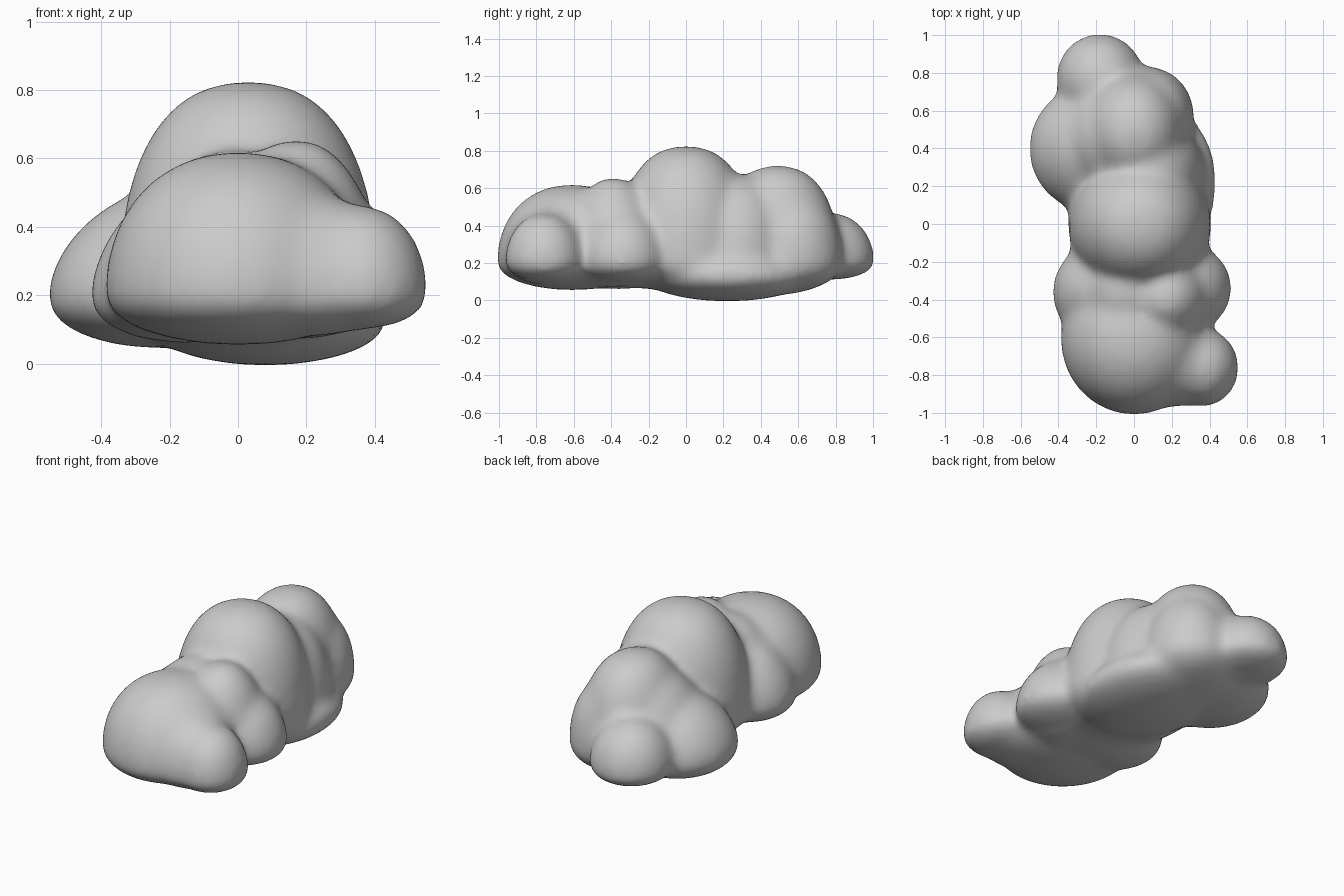
import bpy, bmesh
from mathutils import Vector

# puffs: x, y, radius x, radius y, top z, widest z, bottom z, dome squareness
PUFFS = [
    (0.00, -0.61, 0.39, 0.402, 0.62, 0.20, 0.055, 2.15),  # front
    (0.36, -0.76, 0.197, 0.21, 0.465, 0.20, 0.10, 2.1),   # front right
    (0.21, -0.72, 0.26, 0.25, 0.50, 0.20, 0.08, 2.1),     # front bridge
    (0.17, -0.39, 0.25, 0.25, 0.66, 0.20, 0.07, 2.1),     # inner right
    (0.25, -0.34, 0.27, 0.25, 0.51, 0.20, 0.09, 1.95),    # lower right
    (-0.16, -0.36, 0.275, 0.27, 0.53, 0.19, 0.06, 1.75),  # lower left
    (-0.02, -0.36, 0.30, 0.28, 0.625, 0.20, 0.06, 2.1),   # front saddle
    (0.03, 0.00, 0.38, 0.37, 0.825, 0.20, 0.04, 2.4),     # centre
    (0.02, -0.15, 0.36, 0.36, 0.50, 0.20, 0.06, 2.2),     # waist
    (0.08, 0.22, 0.36, 0.45, 0.30, 0.13, -0.005, 2.0),    # underside right
    (0.06, 0.27, 0.32, 0.30, 0.67, 0.18, 0.03, 2.2),      # back saddle
    (0.00, 0.49, 0.29, 0.33, 0.722, 0.20, 0.03, 2.35),    # back
    (0.07, 0.57, 0.25, 0.265, 0.58, 0.20, 0.05, 2.3),     # back right
    (-0.10, 0.45, 0.30, 0.33, 0.63, 0.20, 0.05, 2.0),     # back left bridge
    (-0.23, 0.40, 0.33, 0.34, 0.51, 0.19, 0.045, 1.75),   # back left
    (-0.18, 0.77, 0.235, 0.24, 0.47, 0.20, 0.11, 2.1),    # tail
]


def add_puff(bm, x, y, rx, ry, top, base, bottom, power):
    """Rounded dome above the base line, shallow bowl below it."""
    made = bmesh.ops.create_uvsphere(bm, u_segments=40, v_segments=24, radius=1)
    for v in made["verts"]:
        d = v.co.copy()
        n = power if d.z > 0 else 2.0
        flat = (d.x ** 2 + d.y ** 2) ** 0.5
        d /= (flat ** n + abs(d.z) ** n) ** (1 / n)
        height = top - base if d.z > 0 else base - bottom
        v.co = Vector((x + d.x * rx, y + d.y * ry, base + d.z * height))


# overlapping puffs fused into one soft skin
bm = bmesh.new()
for puff in PUFFS:
    add_puff(bm, *puff)
mesh = bpy.data.meshes.new("cloud")
bm.to_mesh(mesh)
bm.free()
cloud = bpy.data.objects.new("cloud", mesh)
bpy.context.collection.objects.link(cloud)

remesh = cloud.modifiers.new("fuse", "REMESH")
remesh.mode = "VOXEL"
remesh.voxel_size = 0.02
remesh.use_smooth_shade = True
soften = cloud.modifiers.new("soften", "SMOOTH")
soften.factor = 0.5
soften.iterations = 34
